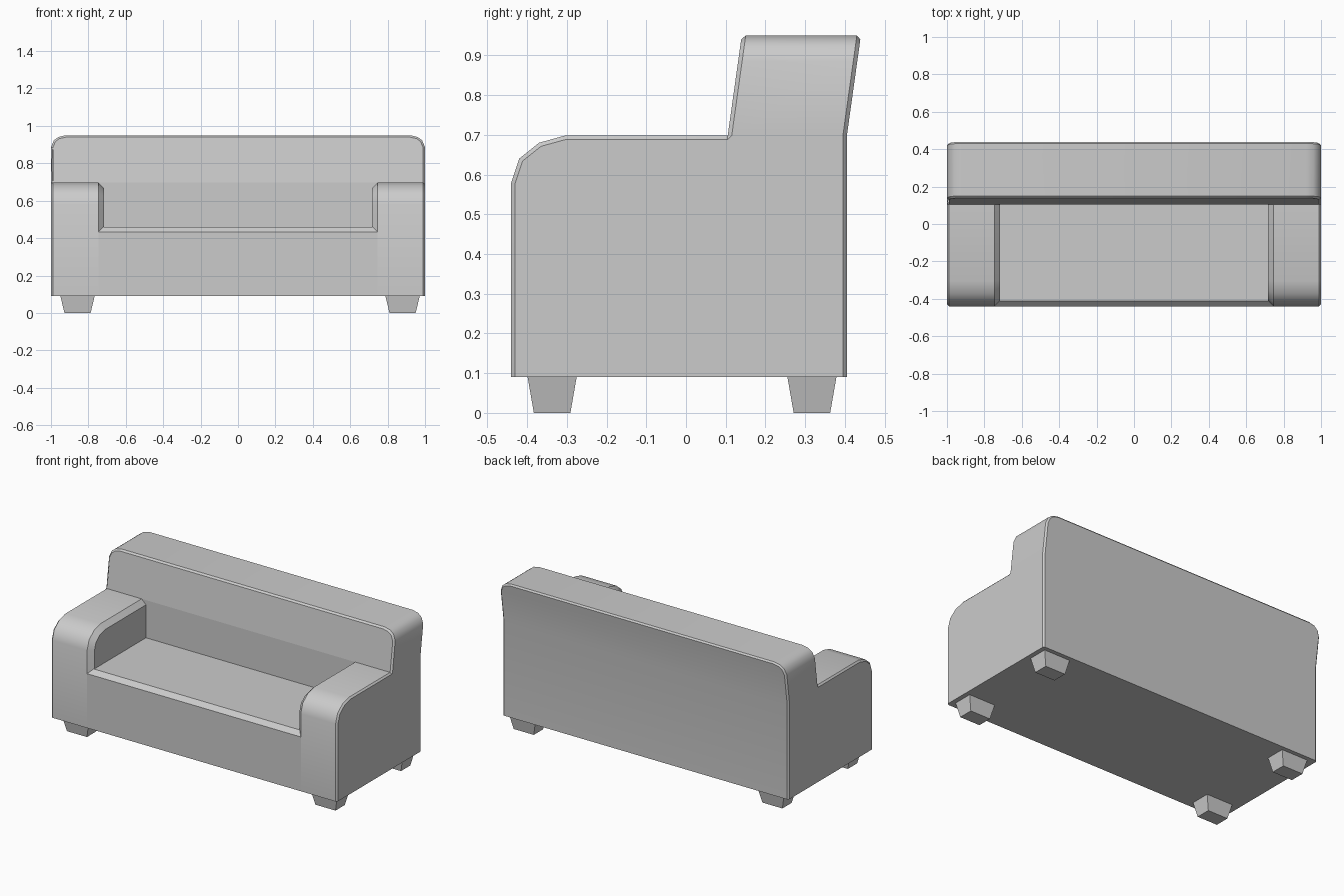
import bpy, bmesh
from math import radians

if "Cube" in bpy.data.objects:
    bpy.data.objects.remove(bpy.data.objects["Cube"])


def finish(bm, name):
    bmesh.ops.recalc_face_normals(bm, faces=bm.faces)
    mesh = bpy.data.meshes.new(name)
    bm.to_mesh(mesh)
    bm.free()
    obj = bpy.data.objects.new(name, mesh)
    bpy.context.collection.objects.link(obj)
    bpy.ops.object.select_all(action='DESELECT')
    obj.select_set(True)
    bpy.context.view_layer.objects.active = obj
    bpy.ops.object.shade_smooth_by_angle(angle=radians(38))
    return obj


def loft(bm, ring_a, ring_b, caps=True):
    a = [bm.verts.new(p) for p in ring_a]
    b = [bm.verts.new(p) for p in ring_b]
    n = len(a)
    for i in range(n):
        j = (i + 1) % n
        bm.faces.new((a[i], a[j], b[j], b[i]))
    if caps:
        bm.faces.new(a)
        bm.faces.new(b)
    return a, b


def bevel(bm, edges, width):
    bmesh.ops.bevel(bm, geom=edges, offset=width, offset_type='OFFSET',
                    segments=1, profile=0.5, affect='EDGES')


# Seat base, with a chamfered front edge
seat = [(-.44, .09), (-.44, .433), (-.413, .46), (.11, .46), (.11, .09)]
bm = bmesh.new()
loft(bm, [(-.747, y, z) for y, z in seat], [(.747, y, z) for y, z in seat])
finish(bm, "seat_base")

# Armrests: rounded side profile, chamfered on the inner and outer rims
arm = [(.105, .09), (-.44, .09), (-.44, .58), (-.42, .64), (-.37, .68),
       (-.305, .698), (.105, .698)]
bm = bmesh.new()
inner, outer = loft(bm, [(.717, y, z) for y, z in arm], [(1, y, z) for y, z in arm])
inner_rim = [bm.edges.get((inner[i], inner[i + 1])) for i in range(1, 6)]
outer_rim = [bm.edges.get((outer[i], outer[i + 1])) for i in range(1, 6)]
bevel(bm, inner_rim, .03)
bevel(bm, outer_rim, .01)
arms = finish(bm, "armrests")
arms.modifiers.new("Mirror", 'MIRROR').use_mirror_merge = False

# Backrest: rounded top corners, leaning backwards above the arms
half = [(1, .09), (1, .698), (1, .885), (.985, .922), (.96, .941), (.92, .95)]
outline = half + [(-x, z) for x, z in reversed(half)]


def lean(z):
    return max(0, z - .698) * .14


bm = bmesh.new()
front, rear = loft(bm, [(x, .105 + lean(z), z) for x, z in outline],
                   [(x, .405 + lean(z), z) for x, z in outline], caps=False)
for ring in (front, rear):
    bm.faces.new((ring[0], ring[1], ring[-2], ring[-1]))
    bm.faces.new(ring[1:-1])
n = len(outline)
front_rim = [bm.edges.get((front[i], front[i + 1])) for i in range(1, n - 2)]
rear_rim = [bm.edges.get((rear[i], rear[i + 1])) for i in range(n - 1)]
bevel(bm, front_rim + rear_rim, .01)
finish(bm, "backrest")

# Four tapered feet
for side, x in (("left", -.858), ("right", .88)):
    for place, y in (("front", -.337), ("rear", .317)):
        rings = []
        for w, d, z in ((.07, .046, 0), (.092, .062, .092)):
            rings.append([(x + sx * w, y + sy * d, z)
                          for sx, sy in ((-1, -1), (1, -1), (1, 1), (-1, 1))])
        bm = bmesh.new()
        loft(bm, *rings)
        finish(bm, f"{place}_{side}_foot")
